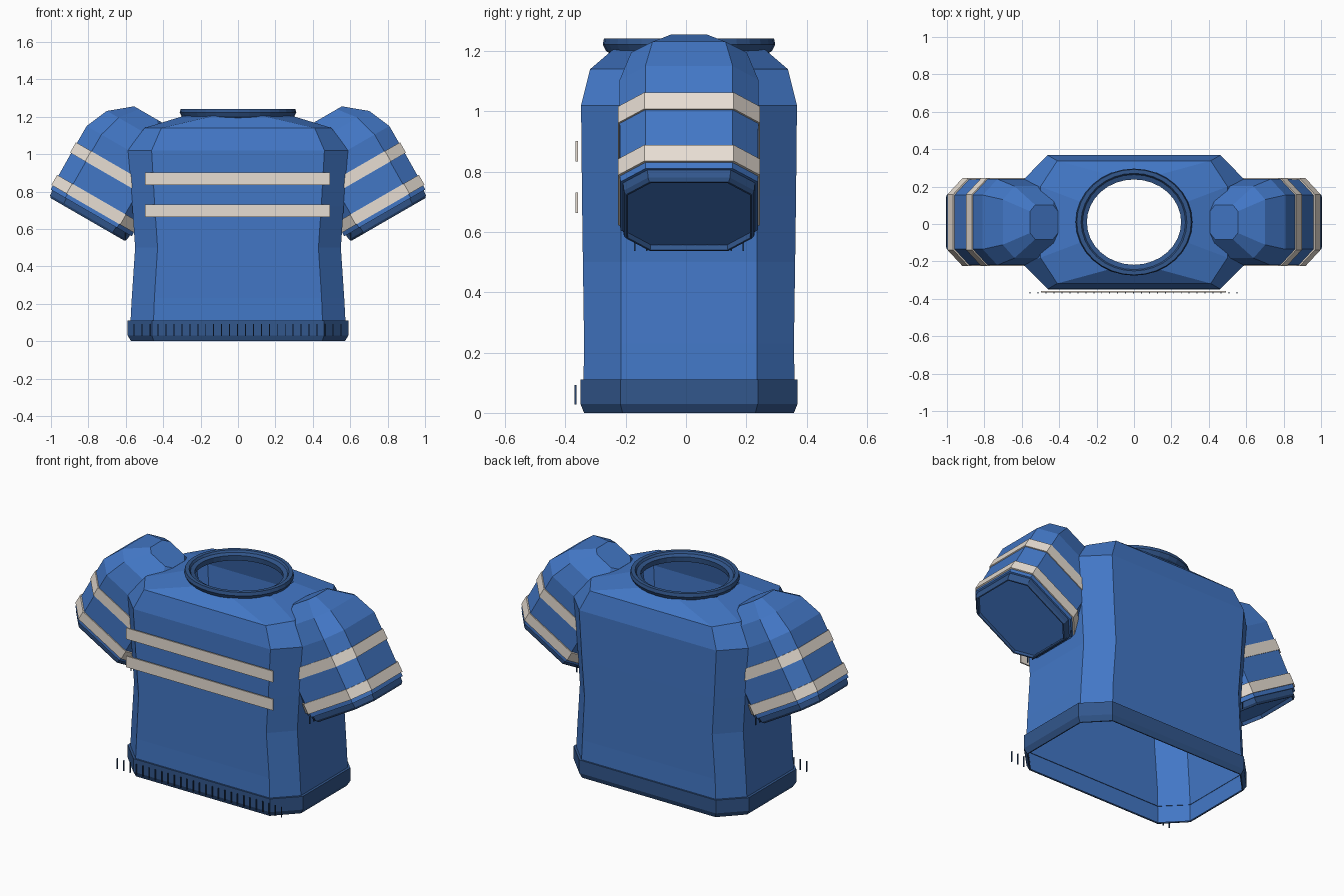
import bpy, bmesh, math
from mathutils import Vector

if "Cube" in bpy.data.objects:
    bpy.data.objects.remove(bpy.data.objects["Cube"])

YC = 0.01  # depth centre of the garment


def material(name, rgb):
    m = bpy.data.materials.new(name)
    m.diffuse_color = (*rgb, 1)
    m.use_nodes = True
    m.node_tree.nodes["Principled BSDF"].inputs["Base Color"].default_value = m.diffuse_color
    return m


BLUE = material("shirt_blue", (0.055, 0.185, 0.565))
TRIM = material("trim_dark_blue", (0.032, 0.095, 0.265))
CREAM = material("stripe_cream", (0.83, 0.755, 0.675))
NAVY = material("rib_navy", (0.02, 0.06, 0.16))


def finish(bm, name, mat):
    bmesh.ops.recalc_face_normals(bm, faces=bm.faces)
    me = bpy.data.meshes.new(name)
    bm.to_mesh(me)
    bm.free()
    me.materials.append(mat)
    ob = bpy.data.objects.new(name, me)
    bpy.context.collection.objects.link(ob)
    return ob


def loft(name, rings, mat, cap_start=False, cap_end=False, closed=False):
    """Skin a list of equal-length point rings."""
    bm = bmesh.new()
    vs = [[bm.verts.new(p) for p in r] for r in rings]
    pairs = list(zip(vs, vs[1:])) + ([(vs[-1], vs[0])] if closed else [])
    for a, b in pairs:
        n = len(a)
        for i in range(n):
            bm.faces.new((a[i], a[(i + 1) % n], b[(i + 1) % n], b[i]))
    if cap_start:
        bm.faces.new(vs[0])
    if cap_end:
        bm.faces.new(vs[-1])
    return finish(bm, name, mat)


def boxes(name, items, mat):
    """Several boxes, given as (centre, size), in one object."""
    bm = bmesh.new()
    for c, s in items:
        for v in bmesh.ops.create_cube(bm, size=1)["verts"]:
            v.co = Vector((v.co.x * s[0] + c[0], v.co.y * s[1] + c[1], v.co.z * s[2] + c[2]))
    return finish(bm, name, mat)


def octagon(a, fa, b, fb):
    """Chamfered rectangle: half sizes a, b with flat half lengths fa, fb."""
    return [(a, -fb), (a, fb), (fa, b), (-fa, b), (-a, fb), (-a, -fb), (-fa, -b), (fa, -b)]


def body_ring(z, hx, fx, hy, fy):
    return [(x, y + YC, z) for x, y in octagon(hx, fx, hy, fy)]


# Torso shell, open at waist and neck
loft("torso", [body_ring(*r) for r in [
    (0.004, 0.566, 0.446, 0.342, 0.218),
    (0.10, 0.575, 0.452, 0.350, 0.225),
    (0.23, 0.568, 0.447, 0.348, 0.225),
    (0.50, 0.550, 0.430, 0.352, 0.225),
    (0.72, 0.565, 0.445, 0.355, 0.227),
    (1.02, 0.590, 0.462, 0.358, 0.228),
    (1.14, 0.500, 0.410, 0.328, 0.190),
    (1.205, 0.288, 0.130, 0.252, 0.110)]], BLUE)

# Waistband with bevelled lower lip
loft("waistband", [body_ring(*r) for r in [
    (0.11, 0.572, 0.450, 0.346, 0.224),
    (0.11, 0.590, 0.460, 0.360, 0.228),
    (0.03, 0.590, 0.460, 0.360, 0.228),
    (0.00, 0.572, 0.450, 0.348, 0.220),
    (0.00, 0.566, 0.446, 0.342, 0.218)]], TRIM)

# Waistband ribs
boxes("waistband_ribs", [((-0.555 + i * 0.0425, -0.367, 0.06), (0.005, 0.007, 0.064))
                         for i in range(27)], NAVY)

# Chest stripes
boxes("chest_stripes", [((-0.003, -0.362, z), (0.988, 0.008, 0.068)) for z in (0.868, 0.697)], CREAM)

# Round collar
loft("collar", [[(rx * math.cos(t), YC + ry * math.sin(t), z)
                 for t in (2 * math.pi * i / 32 for i in range(32))]
                for rx, ry, z in [
    (0.275, 0.25, 1.185), (0.300, 0.275, 1.200), (0.312, 0.286, 1.222), (0.306, 0.282, 1.242),
    (0.283, 0.261, 1.242), (0.275, 0.254, 1.230), (0.252, 0.228, 1.222), (0.255, 0.232, 1.190)]],
    TRIM, closed=True)

# Sleeves: octagonal sections along one slanted axis
CUFF = Vector((0.8, 0.66))
DOWN = Vector((0.5, -0.866))
OUT = Vector((0.866, 0.5))


def section(side, t, r, hy):
    """Octagon at distance t along the axis, half width r, half depth hy."""
    ring = []
    for n, y in octagon(r, r * 0.64, hy, hy * 0.63):
        p = CUFF + DOWN * t + OUT * n
        ring.append((side * p.x, y + YC, p.y))
    return ring


for side, tag in ((-1, "left"), (1, "right")):
    # Domed shoulder and sleeve, closed at both ends
    loft("sleeve_" + tag, [section(side, *r) for r in [
        (-0.638, 0.086, 0.092), (-0.544, 0.200, 0.192), (-0.42, 0.253, 0.230),
        (-0.28, 0.253, 0.230), (-0.03, 0.250, 0.228), (-0.03, 0.228, 0.208),
        (-0.010, 0.226, 0.206)]], BLUE, True, True)
    # Cuff band around the recessed sleeve end
    loft("cuff_" + tag, [section(side, *r) for r in [
        (-0.032, 0.225, 0.205), (-0.032, 0.240, 0.219), (-0.002, 0.237, 0.216),
        (0.010, 0.228, 0.208), (0.010, 0.222, 0.202), (-0.014, 0.222, 0.202)]], TRIM, closed=True)
    # Sleeve stripes
    for k, (a, b) in enumerate(((-0.316, -0.253), (-0.115, -0.053))):
        loft(f"sleeve_stripe_{tag}_{k + 1}", [section(side, *r) for r in [
            (a, 0.248, 0.226), (a, 0.259, 0.235), (b, 0.259, 0.235), (b, 0.248, 0.226)]],
            CREAM, closed=True)
    # Small ribs under the cuff
    boxes("cuff_ribs_" + tag, [((side * 0.602, YC - 0.18 + j * 0.04, 0.558), (0.005, 0.005, 0.042))
                               for j in range(10)], NAVY)
